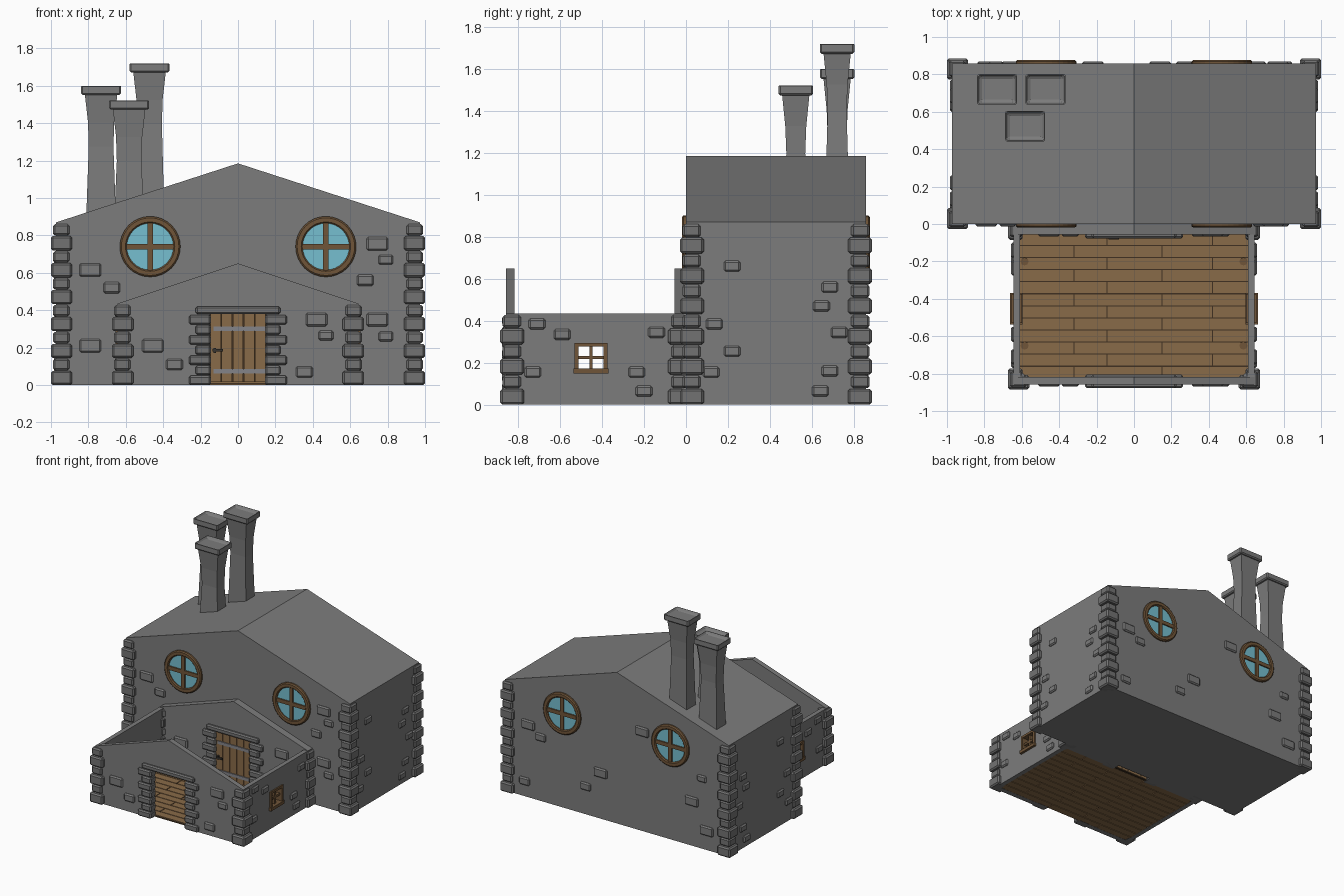
import bpy, bmesh, math
from mathutils import Vector

if "Cube" in bpy.data.objects:
    bpy.data.objects.remove(bpy.data.objects["Cube"])


def material(name, rgb):
    m = bpy.data.materials.new(name)
    m.use_nodes = True
    m.diffuse_color = (*rgb, 1)
    m.node_tree.nodes["Principled BSDF"].inputs["Base Color"].default_value = (*rgb, 1)
    return m


WALL = material("wall grey", (0.2, 0.2, 0.2))
STONE = material("stone grey", (0.17, 0.17, 0.17))
WOOD = material("plank brown", (0.25, 0.145, 0.065))
FRAME = material("frame brown", (0.16, 0.09, 0.04))
DARK = material("dark seam brown", (0.05, 0.03, 0.015))
GLASS = material("window blue", (0.18, 0.52, 0.63))
IRON = material("strap grey", (0.23, 0.23, 0.25))
HANDLE = material("handle dark", (0.04, 0.035, 0.03))


def prism(bm, pts, a, b, axis):
    """Extrude a 2D outline from a to b along an axis."""
    def place(p, t):
        v = list(p)
        v.insert("xyz".index(axis), t)
        return v
    lo = [bm.verts.new(place(p, a)) for p in pts]
    hi = [bm.verts.new(place(p, b)) for p in pts]
    bm.faces.new(lo)
    bm.faces.new(hi)
    for i in range(len(pts)):
        j = (i + 1) % len(pts)
        bm.faces.new((lo[i], lo[j], hi[j], hi[i]))


def box(bm, x0, x1, y0, y1, z0, z1):
    prism(bm, [(x0, y0), (x1, y0), (x1, y1), (x0, y1)], z0, z1, "z")


def finish(bm, name, mat, bevel=0):
    bmesh.ops.recalc_face_normals(bm, faces=bm.faces)
    me = bpy.data.meshes.new(name)
    bm.to_mesh(me)
    bm.free()
    me.materials.append(mat)
    ob = bpy.data.objects.new(name, me)
    bpy.context.collection.objects.link(ob)
    if bevel:
        mod = ob.modifiers.new("Bevel", "BEVEL")
        mod.width = bevel
        mod.segments = 1
    return ob


# main house: solid gabled block
HX, HY, EAVE = 0.972, 0.857, 0.87
bm = bmesh.new()
prism(bm, [(-HX, 0), (HX, 0), (HX, EAVE), (0, 1.185), (-HX, EAVE)], 0, HY, "y")
finish(bm, "main_house", WALL)

# open front room: two gable walls with doorways
PX, PZ, DX, DZ = 0.645, 0.435, 0.15, 0.38
gable = [(-PX, 0), (-DX, 0), (-DX, DZ), (DX, DZ), (DX, 0), (PX, 0), (PX, PZ), (0, 0.65), (-PX, PZ)]
for name, y0, y1 in (("front_gable_wall", -HY, -0.817), ("inner_gable_wall", -0.055, 0)):
    bm = bmesh.new()
    prism(bm, gable, y0, y1, "y")
    finish(bm, name, WALL)

# side walls with a square window opening, and the window frames
WY0, WY1, WZ0, WZ1 = -0.53, -0.375, 0.155, 0.295
for s, side in ((1, "left"), (-1, "right")):
    bm = bmesh.new()
    x0, x1 = s * 0.61, s * PX
    box(bm, x0, x1, -0.83, WY0, 0, PZ)
    box(bm, x0, x1, WY1, -0.03, 0, PZ)
    box(bm, x0, x1, WY0, WY1, 0, WZ0)
    box(bm, x0, x1, WY0, WY1, WZ1, PZ)
    finish(bm, side + "_room_wall", WALL)
    bm = bmesh.new()
    x0, x1 = s * 0.6, s * 0.656
    cy, cz, t = (WY0 + WY1) / 2, (WZ0 + WZ1) / 2, 0.018
    for y in (WY0, WY1 - t):
        box(bm, x0, x1, y, y + t, WZ0, WZ1)
    box(bm, x0, x1, WY0, WY1, WZ1 - t, WZ1)
    box(bm, s * 0.595, s * 0.664, WY0 - 0.006, WY1 + 0.006, WZ0 - 0.006, WZ0 + t)
    box(bm, s * 0.615, s * 0.64, cy - 0.008, cy + 0.008, WZ0, WZ1)
    box(bm, s * 0.615, s * 0.64, WY0, WY1, cz - 0.008, cz + 0.008)
    finish(bm, side + "_room_window", FRAME)


# corner stones: alternating L-shaped blocks
def quoins(name, cx, cy, sx, sy, pairs):
    bm = bmesh.new()
    for i in range(pairs * 2):
        wide = i % 2 == 0
        out, reach = (0.028, 0.085) if wide else (0.017, 0.07)
        z = i // 2 * 0.144 + (0 if wide else 0.079)
        outline = [(-out, -out), (reach, -out), (reach, 0.05), (0.05, 0.05), (0.05, reach), (-out, reach)]
        pts = [(cx - sx * u, cy - sy * v) for u, v in outline]
        prism(bm, pts, z, z + (0.076 if wide else 0.061), "z")
    finish(bm, name, STONE, 0.011)


for s, side in ((1, "left"), (-1, "right")):
    quoins(side + "_front_corner_stones", s * HX, 0, s, -1, 6)
    quoins(side + "_back_corner_stones", s * HX, HY, s, 1, 6)
    quoins(side + "_room_front_stones", s * PX, -HY, s, -1, 3)
    quoins(side + "_room_back_stones", s * PX, 0, s, 1, 3)

# loose stones standing out of the walls: (along, height, size)
BIG, MID, SMALL = (0.115, 0.072), (0.09, 0.06), (0.08, 0.052)


def wall_stones(name, axis, at, spots):
    bm = bmesh.new()
    for u, z, (w, h) in spots:
        pts = [(u - w / 2, z - h / 2), (u + w / 2, z - h / 2), (u + w / 2, z + h / 2), (u - w / 2, z + h / 2)]
        prism(bm, pts, at - 0.013, at + 0.013, axis)
    finish(bm, name, WALL, 0.009)


wall_stones("front_wall_stones", "y", 0, [
    (-0.79, 0.615, BIG), (-0.675, 0.52, MID), (-0.79, 0.21, BIG), (0.745, 0.755, BIG),
    (0.79, 0.67, SMALL), (0.68, 0.56, MID), (0.745, 0.35, BIG), (0.79, 0.26, SMALL)])
wall_stones("back_wall_stones", "y", HY, [
    (0.77, 0.57, BIG), (0.66, 0.5, MID), (-0.22, 0.78, BIG), (0.14, 0.36, BIG), (0.27, 0.22, MID),
    (0.8, 0.12, MID), (-0.65, 0.35, BIG), (-0.74, 0.55, SMALL), (-0.78, 0.15, BIG)])
for name, y in (("room_front_stones", -HY), ("room_inner_stones", -0.055)):
    wall_stones(name, "y", y, [(-0.455, 0.21, BIG), (-0.34, 0.11, MID), (0.42, 0.35, BIG),
                               (0.47, 0.265, SMALL), (0.355, 0.07, MID)])
for s, side in ((1, "left"), (-1, "right")):
    wall_stones(side + "_house_stones", "x", s * HX, [(y, z, SMALL) for y, z in (
        (0.135, 0.385), (0.22, 0.255), (0.12, 0.155), (0.22, 0.66), (0.685, 0.56),
        (0.645, 0.47), (0.73, 0.345), (0.685, 0.16), (0.64, 0.065))])
    wall_stones(side + "_room_stones", "x", s * PX, [(y, z, SMALL) for y, z in (
        (-0.71, 0.385), (-0.59, 0.335), (-0.73, 0.155), (-0.14, 0.345), (-0.235, 0.155), (-0.2, 0.065))])

# doorway surrounds
for name, y0, y1 in (("front_doorway_stones", -0.877, -0.805), ("inner_doorway_stones", -0.077, -0.01)):
    bm = bmesh.new()
    for i in range(7):
        z, w = i * 0.054, 0.262 if i % 2 == 0 else 0.228
        for s in (1, -1):
            box(bm, s * (DX - 0.005), s * w, y0, y1, z, z + 0.05)
    box(bm, -0.226, 0.226, y0, y1, 0.38, 0.42)
    finish(bm, name, STONE, 0.009)

# plank door with straps and handle
bm = bmesh.new()
step = 2 * DX / 5
for i in range(5):
    x = -DX + i * step
    box(bm, x + 0.002, x + step - 0.002, -0.06, -0.03, 0.005, DZ)
finish(bm, "door_planks", WOOD)
bm = bmesh.new()
box(bm, -DX, DX, -0.05, -0.035, 0, DZ)
finish(bm, "door_seams", DARK)
bm = bmesh.new()
for z in (0.075, 0.3):
    box(bm, -0.13, DX, -0.067, -0.055, z - 0.012, z + 0.012)
finish(bm, "door_straps", IRON)
bm = bmesh.new()
box(bm, -0.135, -0.08, -0.083, -0.073, 0.178, 0.192)
box(bm, -0.132, -0.118, -0.078, -0.055, 0.172, 0.198)
finish(bm, "door_handle", HANDLE)

# plank floor with staggered joints and knots
bm = bmesh.new()
rows, ya, yb = 12, -0.825, -0.05
step = (yb - ya) / rows
for i in range(rows):
    y = ya + i * step
    ends = [-0.615, -0.145, 0.42, 0.615] if i % 2 else [-0.615, -0.32, 0.15, 0.615]
    for a, b in zip(ends, ends[1:]):
        box(bm, a + 0.003, b - 0.003, y + 0.003, y + step - 0.003, 0.001, 0.018)
finish(bm, "floor_planks", WOOD)
bm = bmesh.new()
box(bm, -0.615, 0.615, ya, yb, 0.006, 0.012)
finish(bm, "floor_seams", DARK)
bm = bmesh.new()
for x in (-0.585, 0.585):
    for y in (-0.65, -0.2):
        ring = [(x + 0.022 * math.cos(k * math.pi / 4), y + 0.022 * math.sin(k * math.pi / 4)) for k in range(8)]
        prism(bm, ring, 0.016, 0.021, "z")
finish(bm, "floor_knots", FRAME)


# round windows
def round_window(name, cx, y, d):
    cz, r, seg = 0.74, 0.162, 32
    bm = bmesh.new()
    profile = [(r, -0.01), (r, 0.012), (r - 0.008, 0.019), (r - 0.03, 0.019), (r - 0.037, 0.012), (r - 0.037, -0.01)]
    loop = [bm.verts.new((cx + u, y + d * v, cz)) for u, v in profile]
    edges = [bm.edges.new((loop[i - 1], loop[i])) for i in range(len(loop))]
    bmesh.ops.spin(bm, geom=loop + edges, cent=(cx, y, cz), axis=(0, 1, 0), angle=math.tau, steps=seg)
    bmesh.ops.remove_doubles(bm, verts=bm.verts, dist=0.0005)
    for w, h in ((0.015, r - 0.03), (r - 0.03, 0.015)):
        box(bm, cx - w, cx + w, y, y + d * 0.014, cz - h, cz + h)
    finish(bm, name + "_frame", FRAME)
    bm = bmesh.new()
    disc = [(cx + 0.13 * math.cos(k * math.tau / seg), cz + 0.13 * math.sin(k * math.tau / seg)) for k in range(seg)]
    prism(bm, disc, y - d * 0.004, y + d * 0.004, "y")
    finish(bm, name + "_glass", GLASS)


for s, side in ((1, "left"), (-1, "right")):
    round_window(side + "_front_window", s * 0.47, 0, -1)
    round_window(side + "_back_window", s * 0.47, HY, 1)


# chimneys: waisted shafts with hollow caps
def chimney(name, cx, cy, top):
    bm = bmesh.new()
    rings = []
    for z, hx, hy in ((0.88, 0.08, 0.06), (top - 0.33, 0.066, 0.045), (top - 0.2, 0.07, 0.05), (top - 0.04, 0.088, 0.066)):
        rings.append([bm.verts.new((cx + a * hx, cy + b * hy, z)) for a, b in ((-1, -1), (1, -1), (1, 1), (-1, 1))])
    for lo, hi in zip(rings, rings[1:]):
        for i in range(4):
            bm.faces.new((lo[i - 1], lo[i], hi[i], hi[i - 1]))
    bm.faces.new(rings[0])
    bm.faces.new(rings[-1])
    finish(bm, name + "_shaft", WALL)
    bm = bmesh.new()
    box(bm, cx - 0.107, cx + 0.107, cy - 0.082, cy + 0.082, top - 0.053, top)
    bmesh.ops.recalc_face_normals(bm, faces=bm.faces)
    lid = max(bm.faces, key=lambda f: f.calc_center_median().z)
    bmesh.ops.inset_region(bm, faces=[lid], thickness=0.026)
    bmesh.ops.translate(bm, verts=lid.verts, vec=Vector((0, 0, -0.025)))
    finish(bm, name + "_cap", WALL, 0.008)


chimney("outer_chimney", -0.732, 0.72, 1.605)
chimney("tall_chimney", -0.473, 0.72, 1.725)
chimney("short_chimney", -0.582, 0.523, 1.527)
